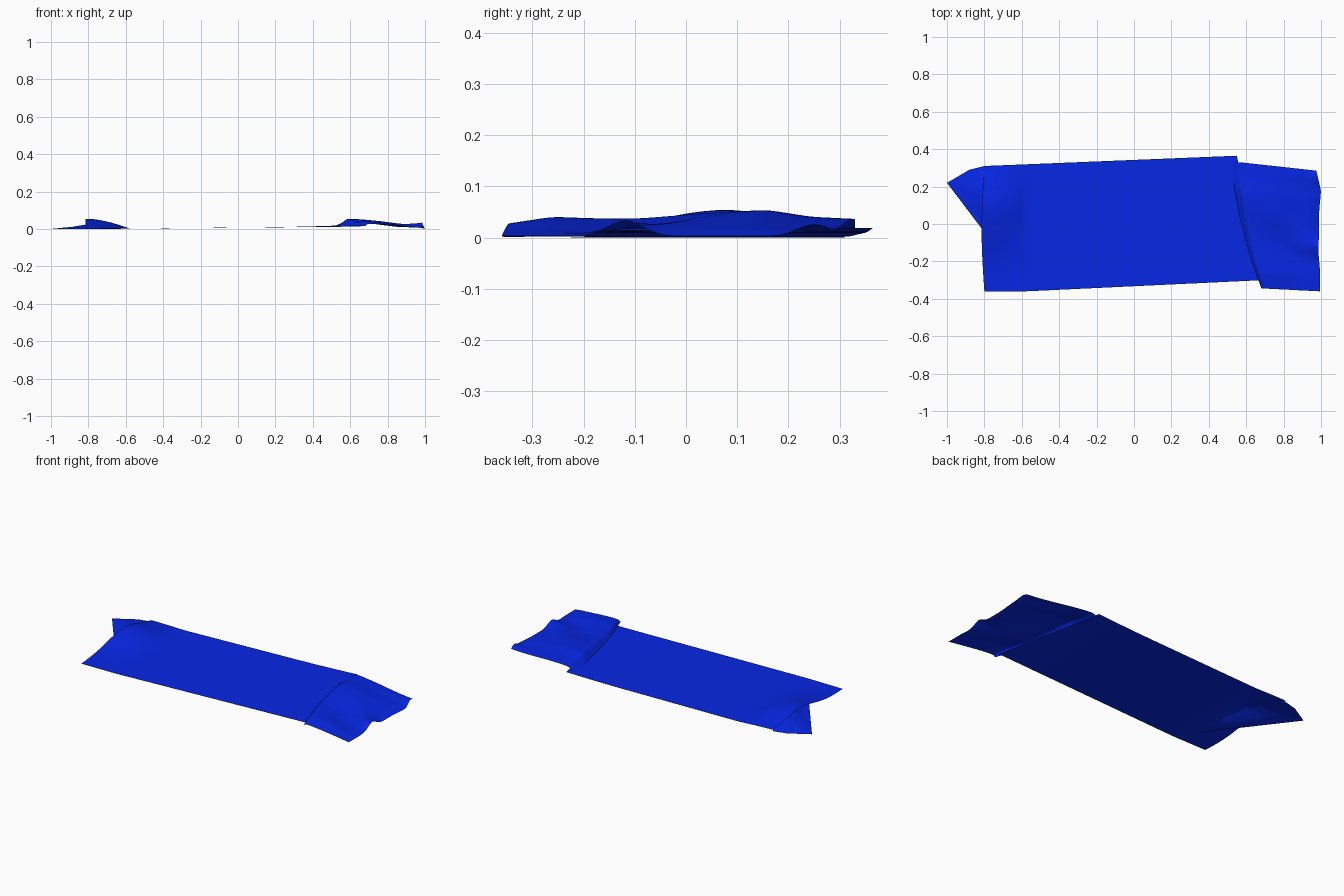
import bpy
import bmesh
import math
from mathutils import Vector

if "Cube" in bpy.data.objects:
    bpy.data.objects.remove(bpy.data.objects["Cube"], do_unlink=True)

cloth = bpy.data.materials.new("deep blue cloth")
cloth.use_nodes = True
colour = (0.002, 0.02, 0.78, 1)
cloth.diffuse_color = colour
cloth.node_tree.nodes["Principled BSDF"].inputs["Base Color"].default_value = colour


def blend(a, b, t):
    return a + (b - a) * t


def ramp(a, b, value):
    return min(max((value - a) / (b - a), 0), 1)


def along(stops, t):
    """Value at fraction t of an evenly spaced list."""
    place = t * (len(stops) - 1)
    i = min(int(place), len(stops) - 2)
    return blend(stops[i], stops[i + 1], place - i)


def peak(value, centre, width):
    return max(0, 1 - abs(value - centre) / width)


def sheet(name, rows, subdivision_type=None):
    """Skin a grid of points into a single layer of cloth facing up."""
    bm = bmesh.new()
    grid = [[bm.verts.new(point) for point in row] for row in rows]
    for lower, upper in zip(grid, grid[1:]):
        for i in range(len(lower) - 1):
            bm.faces.new((lower[i], lower[i + 1], upper[i + 1], upper[i]))
    bm.normal_update()
    if sum(face.normal.z for face in bm.faces) < 0:
        bmesh.ops.reverse_faces(bm, faces=bm.faces)
    mesh = bpy.data.meshes.new(name)
    bm.to_mesh(mesh)
    bm.free()
    mesh.materials.append(cloth)
    mesh.shade_smooth()
    obj = bpy.data.objects.new(name, mesh)
    bpy.context.collection.objects.link(obj)
    if subdivision_type:
        folds = obj.modifiers.new("soft folds", "SUBSURF")
        folds.subdivision_type = subdivision_type
        folds.levels = folds.render_levels = 2
        folds.boundary_smooth = "PRESERVE_CORNERS"


# Main panel, nearly flat, with a raised hump over the left hem
def hump(x, y):
    width = 0.17 if y > 0.08 else 0.21
    height = 0.054 * math.exp(-((y - 0.08) / width) ** 2)
    return height * (1 - ramp(-0.80, -0.58, x) ** 1.6)


def panel_point(u, v):
    front = Vector((blend(-0.80, 0.69, u), blend(-0.36, -0.30, ramp(0.15, 1, u))))
    back = Vector((blend(-0.80, 0.55, u), blend(0.31, 0.365, u)))
    p = front.lerp(back, v)
    p.x -= 0.015 * math.sin(math.pi * v) * (1 - ramp(0, 0.1, u))
    lift = 0.013 * u + 0.006 * ramp(0.7, 1, u) ** 2 * v
    return (p.x, p.y, hump(p.x, p.y) + lift)


columns, strips = 44, 24
sheet("main_panel", [[panel_point(i / columns, j / strips) for i in range(columns + 1)]
                     for j in range(strips + 1)])

# Left corner folded under the hump, with its point showing beyond the hem
tip, tuck_end = Vector((-1.0, 0.22)), Vector((-0.59, -0.32))
hem_corner = Vector((-0.80, 0.31))
outline = [hem_corner, Vector((-0.88, 0.29))]
outline += [tip.lerp(tuck_end, t / 6) for t in range(7)]
rows = []
for k, outer in enumerate(outline):
    inner = hem_corner.lerp(tuck_end, k / (len(outline) - 1))
    inner.resize_3d()
    inner.z = max(hump(inner.x, inner.y) - 0.003, 0)
    outer = outer.to_3d()
    row = []
    for part, level in ((0, 1), (0.25, 0.65), (0.55, 0.3), (1, 0)):
        p = inner.lerp(outer, part)
        p.z = inner.z * level
        row.append(p)
    rows.append(row)
sheet("left_corner_flap", rows, "SIMPLE")

# Right end, folded over the panel with a steep crease and a wavy, pinched hem
fold_z = [0.037, 0.041, 0.054, 0.051, 0.045, 0.038, 0.038, 0.041, 0.028]
hem_x = [0.975, 1.0, 0.99, 0.99, 0.985, 0.995, 0.995]
back_to_front = 24
rows = []
for k in range(back_to_front + 1):
    t = k / back_to_front
    y = blend(0.33, -0.345, t)
    hem_y = blend(0.285, -0.36, t)
    ridge = Vector((0.61 - 0.19 * y + 0.2 * y * y, y, along(fold_z, t)))
    pinch = 0.036 * peak(hem_y, -0.12, 0.07) + 0.03 * peak(hem_y, 0.25, 0.06)
    hem = Vector((along(hem_x, t), hem_y, 0.003 + pinch))
    foot = Vector((ridge.x - blend(0.05, 0.018, t), y, 0.017))
    crease = ridge + Vector((-0.008, 0, -0.002))
    row = [foot, crease, ridge]
    # A diagonal wrinkle runs to the pinch, with a valley in front of it
    for part, level in ((0.15, 0.97), (0.4, 0.78), (0.58, 0.58), (0.74, 0.43), (0.88, 0.32)):
        p = ridge.lerp(hem, part)
        p.z = ridge.z * level + pinch * part * part * 0.4
        p.z += 0.012 * part * peak(p.y, blend(0.28, -0.12, part ** 0.7), 0.09)
        p.z -= 0.018 * min(part, 1 - part) * peak(p.y, blend(0.03, -0.30, part), 0.12) * 2
        row.append(p)
    rows.append(row + [hem])
sheet("right_folded_end", rows, "CATMULL_CLARK")
